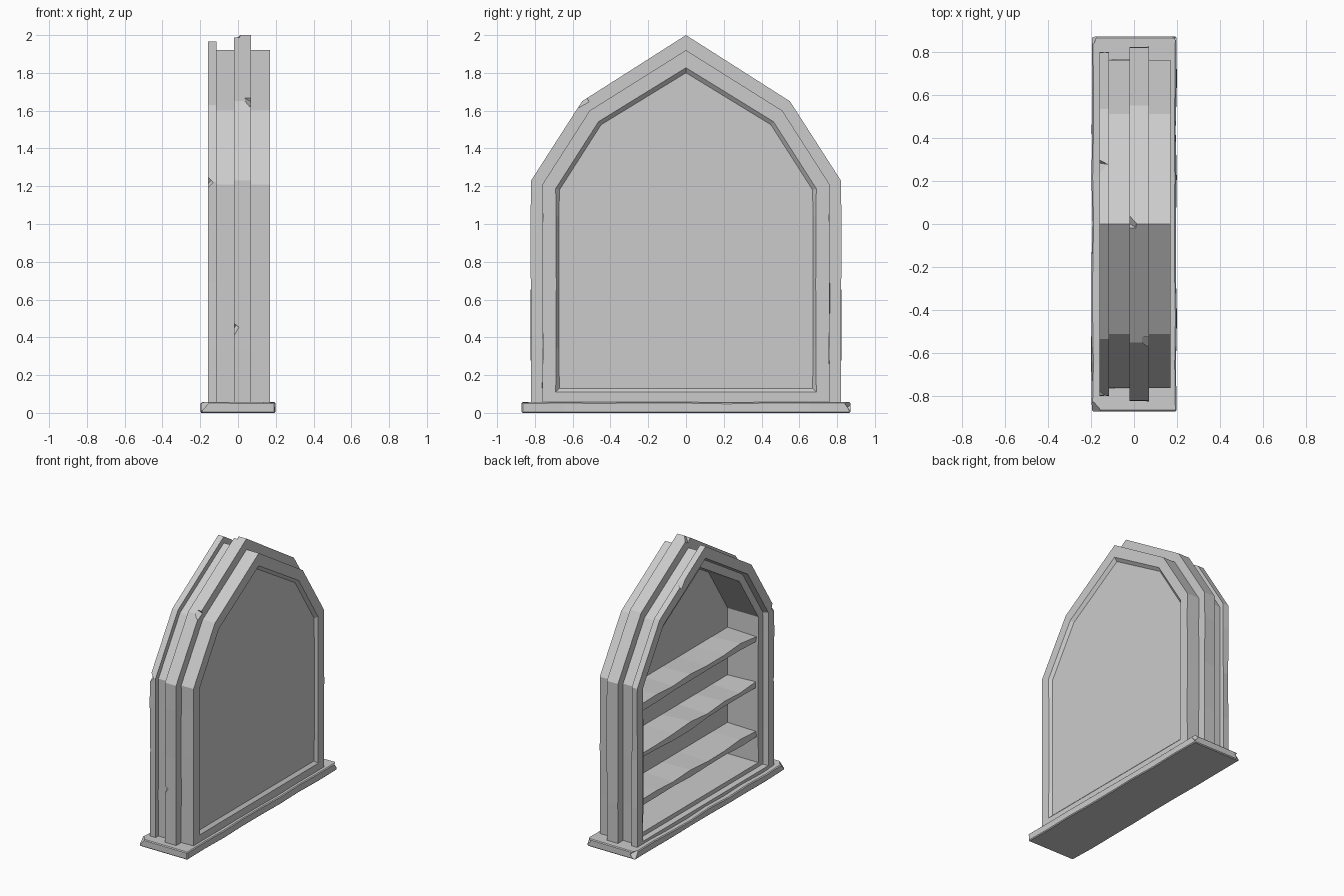
import bpy
import bmesh
import random
from mathutils import Vector, Euler

random.seed(4)
if "Cube" in bpy.data.objects:
    bpy.data.objects.remove(bpy.data.objects["Cube"])

GREY = 0.6
stone = bpy.data.materials.new("worn_grey")
stone.use_nodes = True
stone.diffuse_color = (GREY, GREY, GREY, 1)
stone.node_tree.nodes["Principled BSDF"].inputs["Base Color"].default_value = (GREY, GREY, GREY, 1)

SHELF_TOPS = (0.34, 0.69, 1.04)


def finish(name, bm):
    bmesh.ops.recalc_face_normals(bm, faces=bm.faces[:])
    mesh = bpy.data.meshes.new(name)
    bm.to_mesh(mesh)
    bm.free()
    mesh.materials.append(stone)
    obj = bpy.data.objects.new(name, mesh)
    bpy.context.collection.objects.link(obj)
    return obj


def wobble(amount):
    return random.uniform(-amount, amount)


def arch(x, inset, floor, wear=0.004):
    """Pointed arch outline in the yz plane, shrunk by inset."""
    side = [(0.82 - inset, floor)]
    side += [(0.82 - inset + wobble(wear), z) for z in SHELF_TOPS]
    side += [(0.82 - inset, 1.23 - 0.33 * inset),
             (0.55 - 0.67 * inset, 1.65 - 0.83 * inset)]
    left = [(-y, z) for y, z in reversed(side)]
    return [Vector((x, y, z)) for y, z in side + [(0, 2 - 1.33 * inset)] + left]


def loft(name, sections, closed):
    """Join arch outlines; closed makes a ring, otherwise the ends are capped."""
    bm = bmesh.new()
    loops = [[bm.verts.new(p) for p in arch(*s)] for s in sections]
    pairs = list(zip(loops, loops[1:]))
    if closed:
        pairs.append((loops[-1], loops[0]))
    else:
        bm.faces.new(loops[0])
        bm.faces.new(loops[-1])
    for a, b in pairs:
        for i in range(len(a)):
            j = (i + 1) % len(a)
            bm.faces.new((a[i], a[j], b[j], b[i]))
    return finish(name, bm)


def worn_slab(name, low, high, steps, wear, front_only=False):
    """Box cut into strips along y with uneven edges."""
    bm = bmesh.new()
    rows = []
    for i in range(steps + 1):
        y = low[1] + (high[1] - low[1]) * i / steps
        row = []
        for x, z in ((low[0], low[2]), (low[0], high[2]), (high[0], high[2]), (high[0], low[2])):
            loose = x == low[0] or not front_only
            dx = abs(wobble(wear)) * (1 if x == low[0] else -1) if loose else 0
            dz = wobble(wear) if loose and z > 0 else 0
            row.append(bm.verts.new((x + dx, y, z + dz)))
        rows.append(row)
    for a, b in zip(rows, rows[1:]):
        for k in range(4):
            bm.faces.new((a[k], a[(k + 1) % 4], b[(k + 1) % 4], b[k]))
    bm.faces.new(rows[0])
    bm.faces.new(rows[-1])
    return finish(name, bm)


def chip(obj, place, size, turn):
    """Knock a small angular notch out of a part."""
    bm = bmesh.new()
    bmesh.ops.create_cube(bm, size=size)
    cutter = finish("chip_cutter", bm)
    cutter.location = place
    cutter.rotation_euler = Euler(turn)
    cutter.hide_render = True
    mod = obj.modifiers.new("chip", 'BOOLEAN')
    mod.operation = 'DIFFERENCE'
    mod.solver = 'EXACT'
    mod.object = cutter
    bpy.context.view_layer.objects.active = obj
    bpy.ops.object.modifier_apply(modifier=mod.name)
    bpy.data.objects.remove(cutter)


# Cabinet body: inner back wall, side walls, open edge, outside, sunken back panel
body = loft("cabinet_body", [
    (0.13, 0.15, 0.11), (-0.12, 0.15, 0.11), (-0.12, 0.06, 0.04),
    (0.17, 0.06, 0.04), (0.17, 0.13, 0.11), (0.15, 0.15, 0.13)], False)

# Raised band around the middle
band = loft("middle_band", [
    (-0.02, 0.0, 0.04), (0.07, 0.0, 0.04), (0.07, 0.08, 0.05), (-0.02, 0.08, 0.05)], True)

# Trim around the open side
trim = loft("opening_trim", [
    (-0.16, 0.025, 0.04), (-0.115, 0.025, 0.04), (-0.115, 0.10, 0.08), (-0.16, 0.09, 0.075)], True)

# Shelves
for number, top in enumerate(SHELF_TOPS, 1):
    worn_slab(f"shelf_{number}", (-0.11, -0.68, top - 0.04), (0.135, 0.68, top), 7, 0.012, True)

# Base slab, with small bevel
base = worn_slab("base_slab", (-0.2, -0.87, 0), (0.2, 0.87, 0.052), 8, 0.007)
bevel = base.modifiers.new("edge_wear", 'BEVEL')
bevel.width = 0.006
bevel.segments = 1
bevel.limit_method = 'ANGLE'
bpy.context.view_layer.objects.active = base
bpy.ops.object.modifier_apply(modifier=bevel.name)

# Chips on exposed corners
chip(band, (-0.03, -0.84, 0.44), 0.06, (0.5, 0.4, 0.8))
chip(band, (0.075, -0.555, 1.66), 0.06, (0.6, 0.5, 0.3))
chip(band, (-0.03, 0.01, 2.0), 0.06, (0.7, 0.6, 0.4))
chip(trim, (-0.17, -0.80, 1.22), 0.055, (0.4, 0.7, 0.6))
chip(trim, (-0.165, 0.28, 1.81), 0.06, (0.7, 0.5, 0.9))
chip(base, (-0.21, 0.88, 0.04), 0.07, (0.6, 0.5, 0.7))
chip(base, (-0.21, -0.88, 0.05), 0.08, (0.5, 0.6, 0.7))
chip(base, (0.21, 0.88, 0.05), 0.06, (0.7, 0.5, 0.6))
